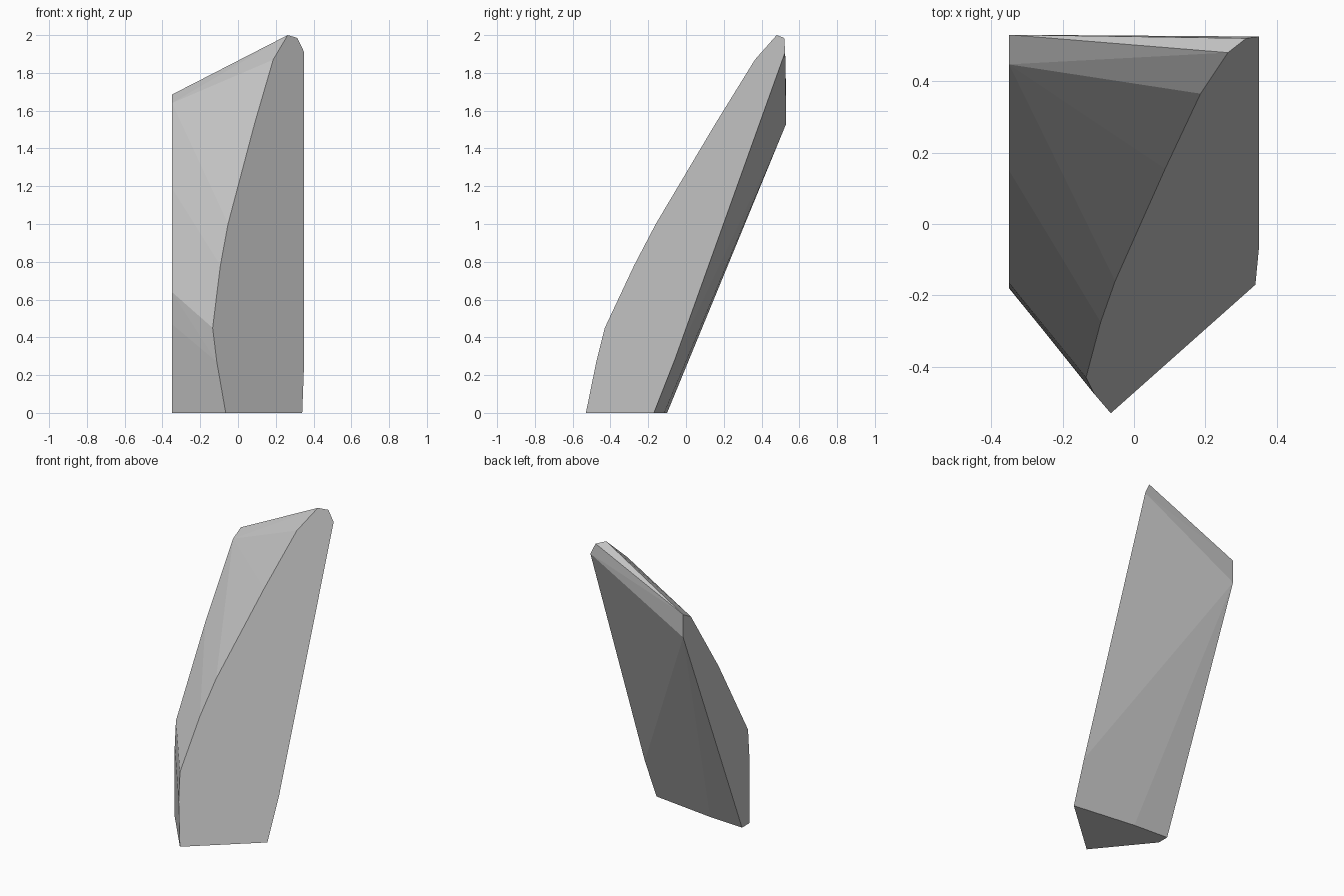
import bpy
import bmesh

if "Cube" in bpy.data.objects:
    bpy.data.objects.remove(bpy.data.objects["Cube"])

LEFT = -0.35


def right_plane(y, z):
    """Point on the slanted right-hand cut of the shard."""
    return (-0.065 + (0.774 * (y + 0.53) - 0.278 * z) / 0.688, y, z)


# Left side profile (y, z)
left_profile = [(-0.18, 0), (-0.178, 0.47), (-0.165, 0.64), (0.15, 1.19),
                (0.447, 1.64), (0.53, 1.685), (0.53, 1.53), (-0.10, 0)]

# Right side profile (y, z), lying on the slanted cut
right_profile = [(-0.53, 0), (-0.475, 0.27), (-0.43, 0.45), (-0.275, 0.78),
                 (-0.16, 1.0), (0.155, 1.53), (0.365, 1.87), (0.48, 2.0),
                 (0.52, 1.985), (0.525, 1.91), (-0.06, 0.28), (-0.17, 0)]

# Both profiles plus the slight bulge of the back base edge
points = [(LEFT, y, z) for y, z in left_profile]
points += [right_plane(y, z) for y, z in right_profile]
points.append((-0.10, -0.115, 0))

# Faceted shard wrapped around the profiles
bm = bmesh.new()
for p in points:
    bm.verts.new(p)
result = bmesh.ops.convex_hull(bm, input=bm.verts)
loose = {g for g in result["geom_interior"] + result["geom_unused"]
         if isinstance(g, bmesh.types.BMVert)}
bmesh.ops.delete(bm, geom=list(loose), context='VERTS')
bmesh.ops.dissolve_limit(bm, angle_limit=0.02, verts=bm.verts, edges=bm.edges)
bmesh.ops.recalc_face_normals(bm, faces=bm.faces)

mesh = bpy.data.meshes.new("stone_shard")
bm.to_mesh(mesh)
bm.free()

# Plain stone colour
grey = bpy.data.materials.new("stone_grey")
grey.diffuse_color = (0.55, 0.55, 0.55, 1)
grey.use_nodes = True
grey.node_tree.nodes["Principled BSDF"].inputs["Base Color"].default_value = grey.diffuse_color
mesh.materials.append(grey)

shard = bpy.data.objects.new("stone_shard", mesh)
bpy.context.collection.objects.link(shard)
